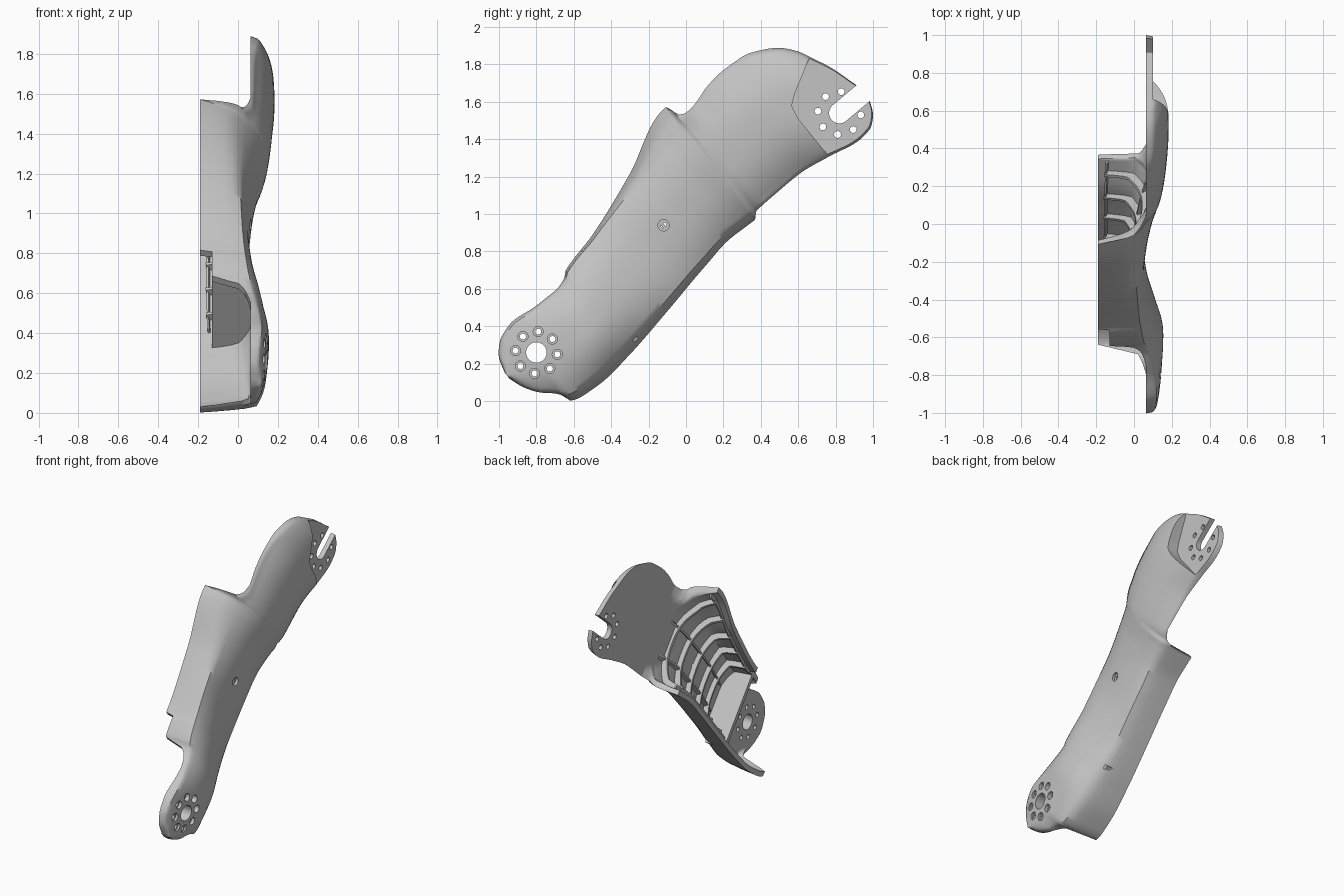
import bpy
import bmesh
from math import cos, sin, pi, radians

default_cube = bpy.data.objects.get("Cube")
if default_cube:
    bpy.data.objects.remove(default_cube, do_unlink=True)

grey = bpy.data.materials.new("light grey plastic")
grey.use_nodes = True
grey.diffuse_color = (0.55, 0.55, 0.55, 1)
grey.node_tree.nodes["Principled BSDF"].inputs["Base Color"].default_value = grey.diffuse_color

# Limb axis runs up and back; s is measured along it, w across it
AXIS_Y, AXIS_Z, MID_Z = 0.787, 0.617, 0.9
FLAT = 0.063       # inner face of both joint lugs
OPEN = -0.19       # open side of the hollow middle
WALL = 0.035       # shell thickness

# Outline and section controls as (s, value)
FRONT_EDGE = [(-1.224, .01), (-1.2, .09), (-1.17, .13), (-1.12, .17), (-1.01, .2),
              (-.87, .187), (-.74, .188), (-.66, .212), (-.63, .238), (-.4, .3),
              (-.05, .43), (.33, .595), (.36, .521), (.4, .505), (.45, .51), (.58, .548),
              (.69, .561), (.82, .555), (.92, .52), (1, .472), (1.07, .393),
              (1.1, .333), (1.157, .211), (1.204, .06), (1.222, .01)]
BACK_EDGE = [(-1.224, -.03), (-1.2, -.1), (-1.15, -.18), (-1.06, -.27), (-1.04, -.326),
             (-.97, -.346), (-.85, -.352), (-.64, -.327), (-.34, -.269), (-.03, -.204),
             (.18, -.17), (.33, -.173), (.37, -.14), (.51, -.131), (.66, -.126),
             (.86, -.152), (1.03, -.182), (1.11, -.172), (1.176, -.121), (1.209, -.05), (1.222, -.01)]
FRONT_ROUND = [(-1.2, .015), (-.65, .015), (-.4, .02), (-.05, .06), (.33, .14), (.36, .06), (.45, .03)]
BACK_ROUND = [(-1.06, .02), (-1.04, .04), (-.6, .045), (.33, .03), (.38, .02)]
CROWN = [(-1.22, .12), (-1, .145), (-.8, .155), (-.6, .12), (-.4, .075), (-.2, .055),
         (0, .07), (.2, .1), (.4, .15), (.6, .172), (.8, .183), (1, .178), (1.1, .15)]
FRONT_CREASE = [(-1.2, .1), (-1, .12), (-.75, .09), (-.6, .05), (-.3, .02), (0, .01),
                (.3, .03), (.42, .08), (.7, .09), (.9, .11)]
BACK_CREASE = [(-1.2, .1), (-1, .09), (-.6, .04), (-.3, .02), (0, .02), (.3, .04),
               (.42, .08), (.7, .09), (.9, .11)]
FRONT_DEPTH = [(-.8, FLAT), (-.72, .04), (-.67, 0), (-.64, -.13), (-.5, -.13), (-.49, OPEN),
               (.33, OPEN), (.35, 0), (.39, .04), (.45, FLAT)]
BACK_DEPTH = [(-1.13, FLAT), (-1.06, .02), (-1.04, OPEN), (.33, OPEN), (.345, -.02),
              (.37, .03), (.43, FLAT)]


def value(table, s):
    """Smooth lookup without overshoot, held constant past both ends."""
    if s <= table[0][0]:
        return table[0][1]
    if s >= table[-1][0]:
        return table[-1][1]
    slopes = [(b[1] - a[1]) / (b[0] - a[0]) for a, b in zip(table, table[1:])]
    k = next(i for i in range(len(slopes)) if s <= table[i + 1][0])

    def tangent(i):
        if i == 0 or i == len(slopes):
            return slopes[min(i, len(slopes) - 1)]
        m, n = slopes[i - 1], slopes[i]
        return 2 * m * n / (m + n) if m * n > 0 else 0

    step = table[k + 1][0] - table[k][0]
    t = (s - table[k][0]) / step
    bend = (tangent(k) * (1 - t) - tangent(k + 1) * t - slopes[k] * (1 - 2 * t)) * step
    return table[k][1] + (table[k + 1][1] - table[k][1]) * t + t * (1 - t) * bend


def to_world(s, w, x):
    return (x, AXIS_Y * s - AXIS_Z * w, MID_Z + AXIS_Z * s + AXIS_Y * w)


def skin_point(s, q, depth):
    """q within -1..1 is the outer face, beyond that the back or front wall."""
    front, back = value(FRONT_EDGE, s), value(BACK_EDGE, s)
    half, middle = (front - back) / 2, (front + back) / 2
    crease_front = front - min(value(FRONT_ROUND, s), half * 0.35)
    crease_back = back + min(value(BACK_ROUND, s), half * 0.35)
    if q > 0:
        edge, crease, low, end = front, crease_front, value(FRONT_CREASE, s), value(FRONT_DEPTH, s)
    else:
        edge, crease, low, end = back, crease_back, value(BACK_CREASE, s), value(BACK_DEPTH, s)
    f = max(0, abs(q) - 1)
    if f > 0:
        w = crease + (edge - crease) * f ** 0.6
        x = low + (end - low) * f
    else:
        centre = (crease_front + crease_back) / 2
        w = centre + (crease - centre) * abs(q)
        x = low + (value(CROWN, s) - low) * (1 - abs(q) ** 2.5)
    if depth > 0:
        w = middle + (w - middle) * (1 - min(depth / half, 0.4))
        x = max(end, min(FLAT, x - depth * (1 - f)))
    return to_world(s, w, x)


def finish(bm, name):
    bmesh.ops.recalc_face_normals(bm, faces=bm.faces[:])
    mesh = bpy.data.meshes.new(name)
    bm.to_mesh(mesh)
    bm.free()
    mesh.materials.append(grey)
    obj = bpy.data.objects.new(name, mesh)
    bpy.context.collection.objects.link(obj)
    return obj


def skin_solid(name, stations, columns, top, bottom):
    """Closed solid between two depths below the outer skin."""
    bm = bmesh.new()
    rows, cols = len(stations), len(columns)
    outer, inner = [[[bm.verts.new(skin_point(s, q, d)) for q in columns] for s in stations]
                    for d in (top, bottom)]
    for grid in (outer, inner):
        for i in range(rows - 1):
            for j in range(cols - 1):
                bm.faces.new((grid[i][j], grid[i + 1][j], grid[i + 1][j + 1], grid[i][j + 1]))
    rim = [(i, 0) for i in range(rows)] + [(rows - 1, j) for j in range(1, cols)]
    rim += [(i, cols - 1) for i in range(rows - 2, -1, -1)] + [(0, j) for j in range(cols - 2, 0, -1)]
    for (a, b), (c, d) in zip(rim, rim[1:] + rim[:1]):
        bm.faces.new((outer[a][b], outer[c][d], inner[c][d], inner[a][b]))
    return finish(bm, name)


def loft(bm, ring_a, ring_b):
    a, b = [[bm.verts.new(p) for p in ring] for ring in (ring_a, ring_b)]
    bm.faces.new(a)
    bm.faces.new(b)
    for i in range(len(a)):
        j = (i + 1) % len(a)
        bm.faces.new((a[i], a[j], b[j], b[i]))


def prism(bm, outline, x0, x1):
    loft(bm, *[[(x, y, z) for y, z in outline] for x in (x0, x1)])


def circle(y, z, r, start=0, sweep=2 * pi, n=24):
    return [(y + r * cos(start + sweep * i / n), z + r * sin(start + sweep * i / n)) for i in range(n)]


def cut(target, bm, name):
    cutter = finish(bm, name)
    cutter.hide_render = True
    mod = target.modifiers.new(name, "BOOLEAN")
    mod.operation, mod.solver, mod.object = "DIFFERENCE", "EXACT", cutter
    bpy.context.view_layer.objects.active = target
    bpy.ops.object.modifier_apply(modifier=name)
    bpy.data.objects.remove(cutter, do_unlink=True)


# Main shell
stations = {round(-1.18 + 0.02 * i, 3) for i in range(119)}
for table in (FRONT_EDGE, BACK_EDGE, FRONT_DEPTH, BACK_DEPTH):
    stations |= {s for s, v in table}
stations |= {-1.218, -1.21, -1.19, 1.19, 1.215}
columns = [-2 + 0.2 * i for i in range(5)] + [-1 + 0.1 * i for i in range(21)] + [1.2 + 0.2 * i for i in range(5)]
shell = skin_solid("limb_shell", sorted(stations), columns, 0, WALL)

# Recess that leaves the thin upper lug
bm = bmesh.new()
prism(bm, [(.67, 1.86), (.58, 1.64), (.565, 1.58), (.6, 1.51), (.78, 1.29), (1.2, 1.3), (1.2, 2)], 0.1, 0.4)
cut(shell, bm, "lug_recess")

# Bolt circles, hub hole, fork slot and centre screw
LOWER, UPPER, SCREW = (-.8, .26), (.82, 1.54), (-.12, .94)
TURN = radians(40)
holes, bores = bmesh.new(), bmesh.new()
for i in range(8):
    a = TURN + i * pi / 4
    y, z = LOWER[0] + 0.112 * cos(a), LOWER[1] + 0.112 * sin(a)
    prism(holes, circle(y, z, 0.016), -0.1, 0.4)
    prism(bores, circle(y, z, 0.027), 0.115, 0.4)
    if i:
        prism(holes, circle(UPPER[0] + 0.115 * cos(a), UPPER[1] + 0.115 * sin(a), 0.018), -0.1, 0.4)
prism(holes, circle(*LOWER, 0.055), -0.1, 0.4)
prism(holes, circle(*SCREW, 0.015), -0.1, 0.4)
prism(bores, circle(*SCREW, 0.03), 0.045, 0.4)
slot = circle(*UPPER, 0.055, TURN + pi / 2, pi * 24 / 23)
slot += [(y + 0.4 * cos(TURN), z + 0.4 * sin(TURN)) for y, z in (slot[-1], slot[0])]
prism(holes, slot, -0.1, 0.4)
cut(shell, holes, "through_holes")
cut(shell, bores, "counterbores")

# Bulkhead closing the hollow above the lower lug
bm = bmesh.new()
section = [(-.29, -.13), (.24, -.13), (.24, .03), (.1, .075), (-.15, .075), (-.29, .02)]
loft(bm, *[[to_world(s, w, x) for w, x in section] for s in (-0.58, -0.55)])
parts = [shell, finish(bm, "bulkhead")]

# Stiffening ribs and edge rails inside the hollow middle
rib_columns = [q for q in columns if abs(q) < 1.9]
for i in range(5):
    s = -0.4 + 0.16 * i
    parts.append(skin_solid(f"cross_rib_{i + 1}", [s, s + 0.016], rib_columns, WALL - 0.01, WALL + 0.035))
for name, q in (("front_long_rib", 0.45), ("back_long_rib", -0.45), ("front_rail", 1.75), ("back_rail", -1.75)):
    run = [-0.48 + 0.05 * i for i in range(17)]
    parts.append(skin_solid(name, run, [q - 0.03, q + 0.03], WALL - 0.01, WALL + 0.025))

# Smooth shading with crisp edges
for part in parts:
    bpy.ops.object.select_all(action="DESELECT")
    part.select_set(True)
    bpy.context.view_layer.objects.active = part
    bpy.ops.object.shade_smooth_by_angle(angle=radians(45))
